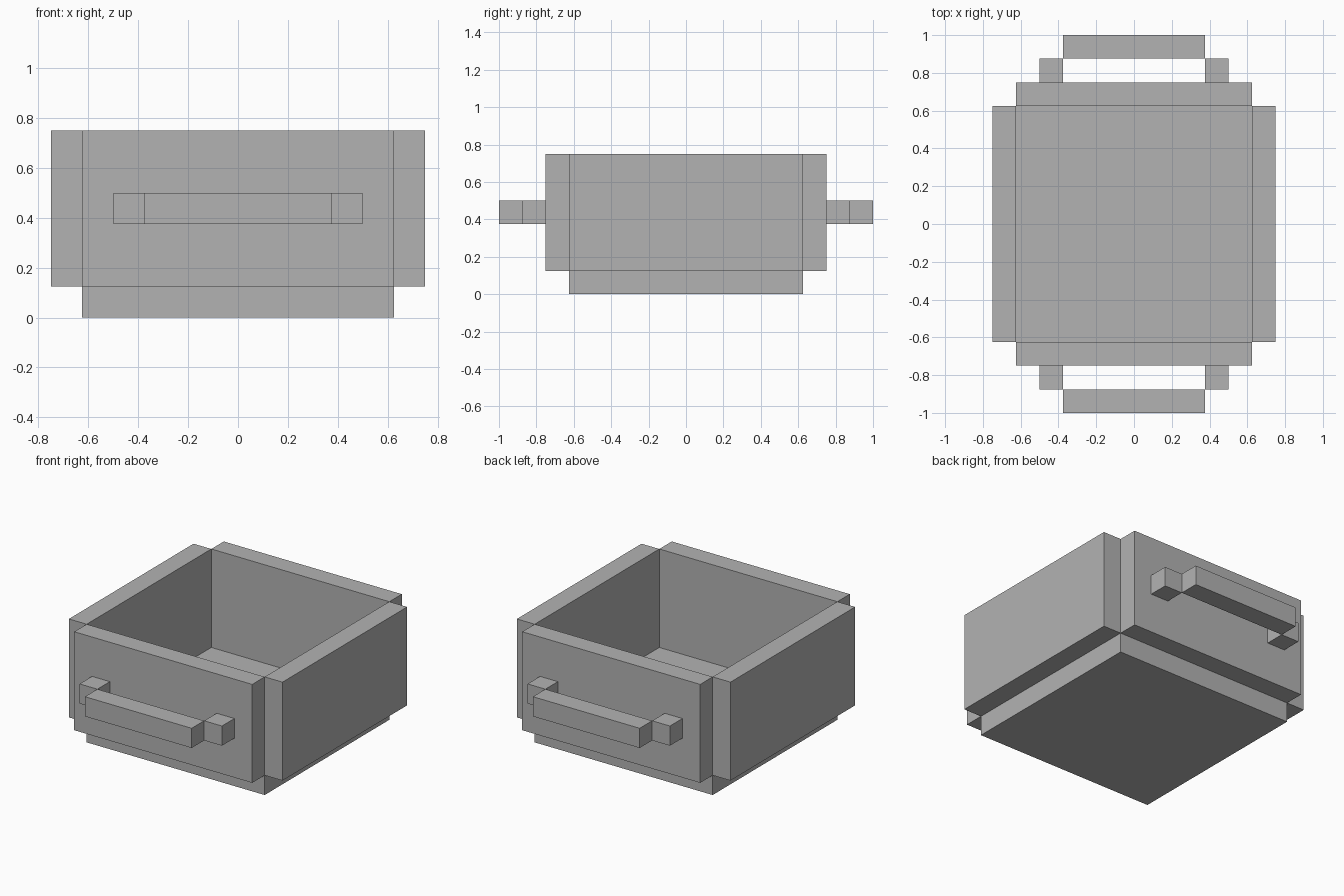
import bpy

default = bpy.data.objects.get("Cube")
if default:
    bpy.data.objects.remove(default, do_unlink=True)

grey = bpy.data.materials.new("plain_grey")
grey.use_nodes = True
colour = (0.45, 0.45, 0.45, 1)
grey.diffuse_color = colour
grey.node_tree.nodes["Principled BSDF"].inputs["Base Color"].default_value = colour

U = 0.125  # thickness of every board and bar


def box(name, centre, size):
    """Flat-shaded box given by its centre and full size."""
    bpy.ops.mesh.primitive_cube_add(size=1, location=centre)
    obj = bpy.context.object
    obj.name = name
    obj.scale = size
    bpy.ops.object.transform_apply(location=False, rotation=False, scale=True)
    obj.data.materials.append(grey)
    return obj


# Base board
inner = 10 * U
box("floor", (0, 0, U / 2), (inner, inner, U))

# Four walls standing outside the base edge, open at the corners
wall_height = 5 * U
wall_z = U + wall_height / 2
wall_offset = inner / 2 + U / 2
for side, s in (("left", 1), ("right", -1)):
    box(side + "_wall", (s * wall_offset, 0, wall_z), (U, inner, wall_height))

for end, s in (("front", -1), ("back", 1)):
    box(end + "_wall", (0, s * wall_offset, wall_z), (inner, U, wall_height))

    # Handle: two posts on the wall and a bar between and beyond them
    handle_z = 3.5 * U
    for side, t in (("left", 1), ("right", -1)):
        box(f"{end}_handle_{side}_post", (t * 3.5 * U, s * 6.5 * U, handle_z), (U, U, U))
    box(end + "_handle_bar", (0, s * 7.5 * U, handle_z), (6 * U, U, U))
